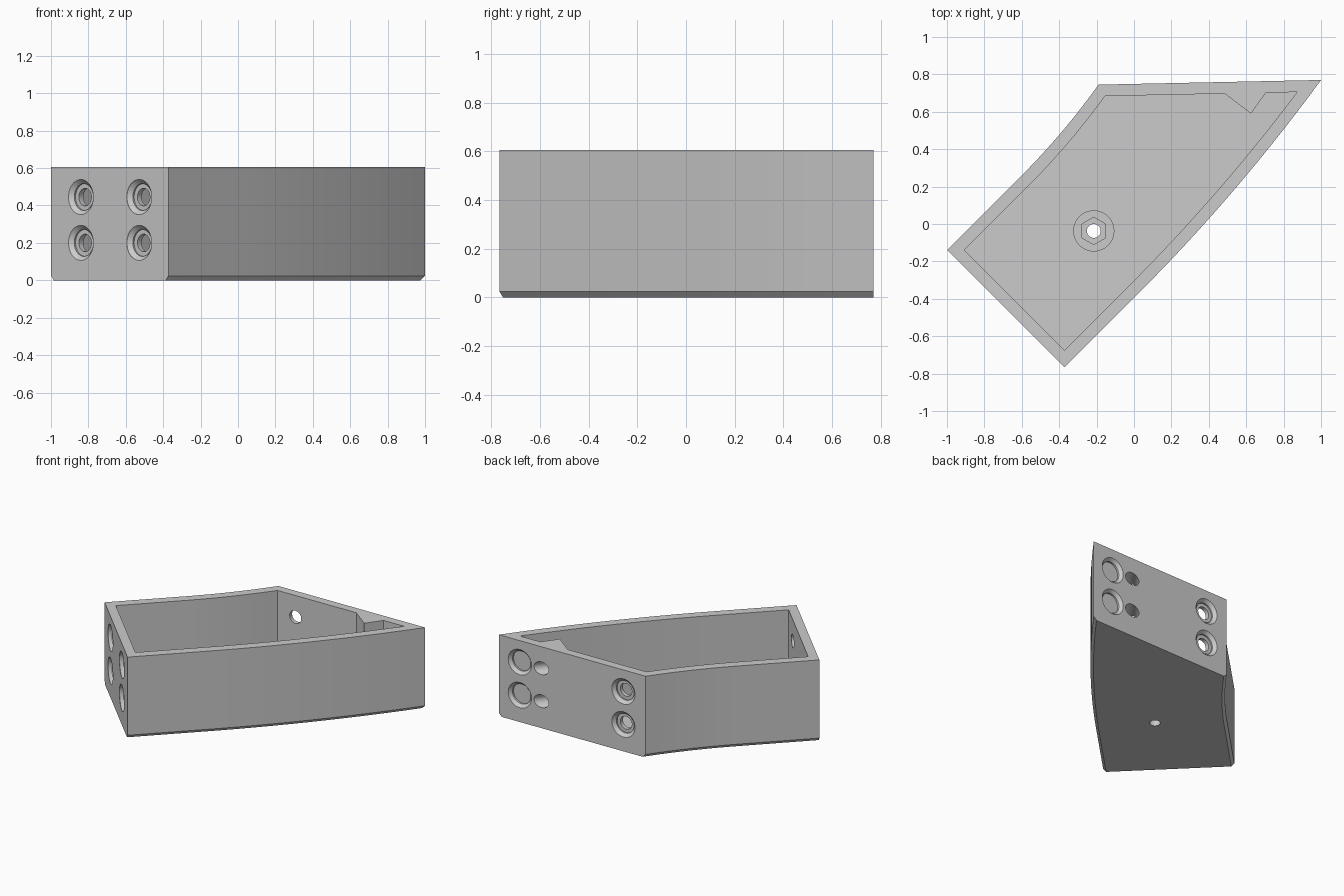
import bpy, bmesh, math
from mathutils import Vector

if "Cube" in bpy.data.objects:
    bpy.data.objects.remove(bpy.data.objects["Cube"])

HEIGHT, FLOOR, CHAMFER, WALL = 0.605, 0.065, 0.024, 0.065
ROOT = math.sqrt(0.5)

grey = bpy.data.materials.new("plain_grey")
grey.use_nodes = True
colour = (0.6, 0.6, 0.6, 1)
grey.diffuse_color = colour
grey.node_tree.nodes["Principled BSDF"].inputs["Base Color"].default_value = colour


def back_line(x):
    return 0.749 + 0.021 * x


def side(v0, radius, start, end_gap, steps=24):
    """Long wall: straight at 45 degrees, then bending gently up to the back line."""
    bend = -0.25

    def point(u):
        v = v0 + max(u - bend, 0) ** 2 / (2 * radius)
        return Vector(((u - v) * ROOT, (u + v) * ROOT))

    u = 0.5
    for _ in range(60):
        p = point(u)
        u += back_line(p.x) - end_gap - p.y
    return [point(start)] + [point(bend + (u - bend) * i / steps) for i in range(steps + 1)]


def outline(inset, start_gap=0, end_gap=0, rib=()):
    left = side(0.608 - inset, 3.9, -0.805 + start_gap, end_gap)
    right = side(-0.279 + inset, 9.7, -0.805 + start_gap, end_gap)
    return left + [Vector(p) for p in rib] + right[::-1]


def loft(name, loops):
    """Solid through a stack of loops of 3D points."""
    bm = bmesh.new()
    rings = [[bm.verts.new(p) for p in loop] for loop in loops]
    count = len(rings[0])
    for a, b in zip(rings, rings[1:]):
        for i in range(count):
            j = (i + 1) % count
            bm.faces.new((a[i], a[j], b[j], b[i]))
    bm.faces.new(rings[0][::-1])
    bm.faces.new(rings[-1])
    bmesh.ops.recalc_face_normals(bm, faces=bm.faces)
    mesh = bpy.data.meshes.new(name)
    bm.to_mesh(mesh)
    bm.free()
    obj = bpy.data.objects.new(name, mesh)
    bpy.context.collection.objects.link(obj)
    mesh.materials.append(grey)
    return obj


def prism(name, sections):
    return loft(name, [[(p.x, p.y, z) for p in pts] for pts, z in sections])


def turned(name, origin, axis, profile, sides=40):
    """Round solid from (radius, depth) pairs along an axis."""
    origin, axis = Vector(origin), Vector(axis).normalized()
    a = axis.orthogonal().normalized()
    b = axis.cross(a)
    return loft(name, [[origin + axis * d + r * (a * math.cos(t) + b * math.sin(t))
                        for t in (math.tau * i / sides for i in range(sides))]
                       for r, d in profile])


def cut(target, cutter):
    mod = target.modifiers.new("cut", 'BOOLEAN')
    mod.operation, mod.solver, mod.object = 'DIFFERENCE', 'EXACT', cutter
    bpy.context.view_layer.objects.active = target
    bpy.ops.object.modifier_apply(modifier=mod.name)
    bpy.data.objects.remove(cutter)


# Tray body, chamfered under its long sides
tray = prism("tray_body", [(outline(0.02), 0), (outline(0), CHAMFER), (outline(0), HEIGHT)])

# Cavity, leaving a full-height wedge rib on the back wall
rib = [(0.485, 0.697), (0.625, 0.59), (0.705, 0.702)]
inside = outline(WALL, WALL, 0.062, rib)
cut(tray, prism("cavity", [(inside, FLOOR), (inside, HEIGHT + 0.1)]))

# Hole profiles
screw_hole = [(0.094, -0.03), (0.094, 0), (0.072, 0.022), (0.072, 0.032), (0.047, 0.032), (0.047, 0.12)]
blind_recess = [(0.094, -0.03), (0.094, 0), (0.074, 0.022), (0.074, 0.035)]
plain_bore = [(0.047, -0.2), (0.047, 0.3)]

for z in (0.2, 0.445):
    # Front wall screw holes
    for x in (-0.84, -0.527):
        cut(tray, turned("front_hole", (x, -0.14 - (x + 1) * 0.992, z), (1, 1, 0), screw_hole))
    # Back wall screw holes, blind recesses and slanted rib bores
    inward = (0.021, -1, 0)
    cut(tray, turned("back_hole", (-0.01, back_line(-0.01), z), inward, screw_hole))
    cut(tray, turned("back_recess", (0.83, back_line(0.83), z), inward, blind_recess))
    cut(tray, turned("rib_bore", (0.655, back_line(0.655), z), (-0.6, -0.8, 0), plain_bore))

# Floor boss with a hexagonal nut pocket and a through hole
centre = (-0.215, -0.037, 0)
boss = turned("nut_boss", centre, (0, 0, 1), [(0.11, FLOOR - 0.01), (0.11, 0.13)])
nut = [Vector((centre[0] + 0.073 * math.sin(t), centre[1] + 0.073 * math.cos(t)))
       for t in (math.tau * i / 6 for i in range(6))]
cut(boss, prism("nut_pocket", [(nut, 0.075), (nut, 0.2)]))
for part in (tray, boss):
    cut(part, turned("floor_hole", centre, (0, 0, 1), [(0.037, -0.1), (0.037, 0.3)]))

# Smooth the curved walls and bores, keep the edges sharp
for part in (tray, boss):
    bpy.ops.object.select_all(action='DESELECT')
    part.select_set(True)
    bpy.context.view_layer.objects.active = part
    bpy.ops.object.shade_smooth_by_angle(angle=math.radians(25))
